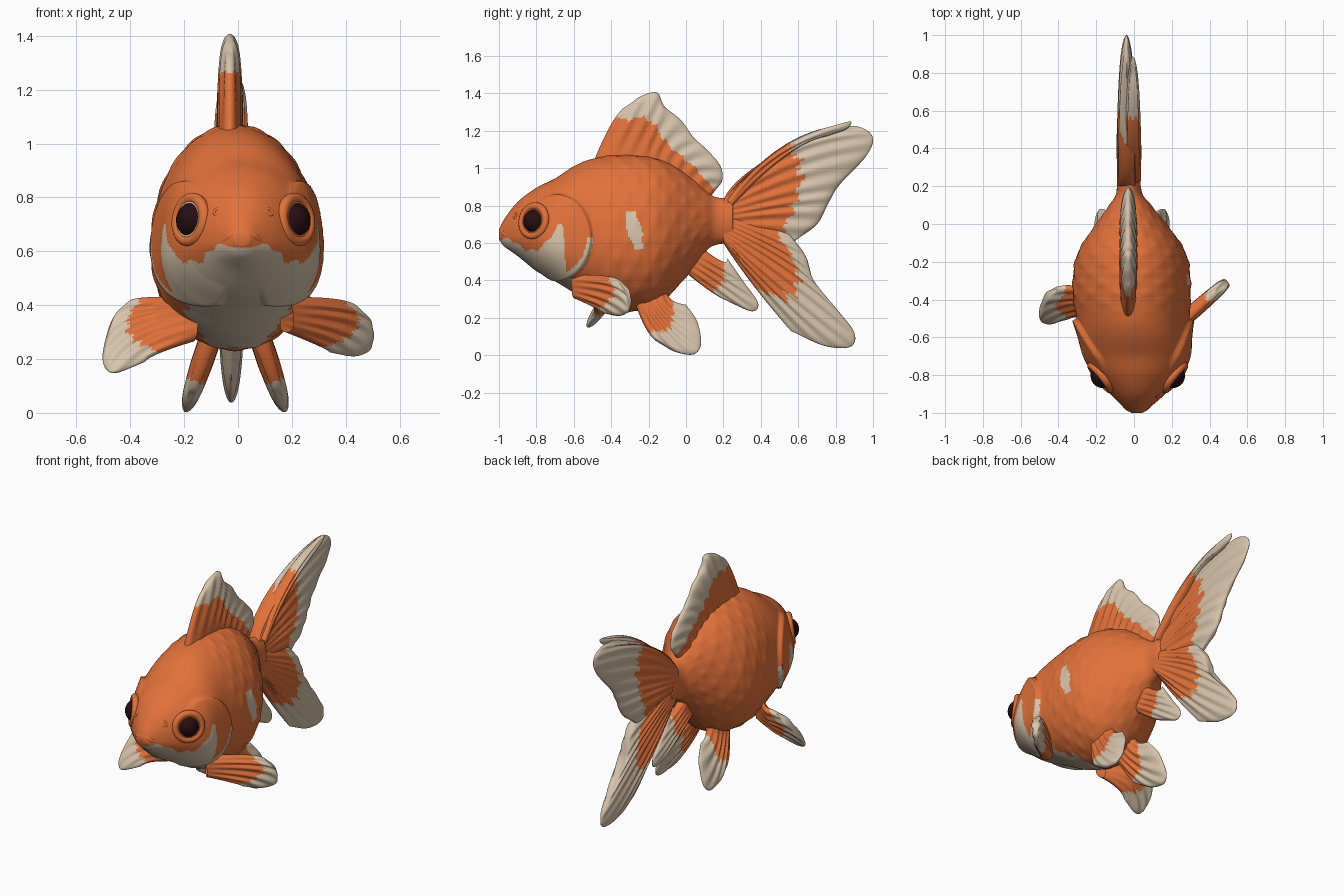
import bpy, bmesh, math
from mathutils import Vector

if "Cube" in bpy.data.objects:
    bpy.data.objects.remove(bpy.data.objects["Cube"])


def material(name, rgb):
    m = bpy.data.materials.new(name)
    m.diffuse_color = (*rgb, 1)
    m.use_nodes = True
    m.node_tree.nodes["Principled BSDF"].inputs["Base Color"].default_value = m.diffuse_color
    return m


ORANGE = material("orange", (0.76, 0.165, 0.042))
CREAM = material("cream", (0.68, 0.55, 0.41))
DARK = material("dark brown", (0.02, 0.004, 0.005))


def sample(pts, s):
    """Catmull-Rom point at s (0..1) through points of any dimension."""
    p = [Vector(q) for q in pts]
    x = s * (len(p) - 1)
    i = min(int(x), len(p) - 2)
    f = x - i
    a = p[i - 1] if i else 2 * p[0] - p[1]
    b, c = p[i], p[i + 1]
    d = p[i + 2] if i + 2 < len(p) else 2 * p[-1] - p[-2]
    return b + 0.5 * f * (c - a + f * (2 * a - 5 * b + 4 * c - d + f * (3 * (b - c) + d - a)))


def lerp_table(table, x):
    for (x0, v0), (x1, v1) in zip(table, table[1:]):
        if x <= x1:
            return v0 + (v1 - v0) * max(0, (x - x0) / (x1 - x0))
    return table[-1][1]


def finish(bm, name, mats):
    bmesh.ops.remove_doubles(bm, verts=bm.verts, dist=1e-5)
    bmesh.ops.recalc_face_normals(bm, faces=bm.faces)
    for f in bm.faces:
        f.smooth = True
    me = bpy.data.meshes.new(name)
    bm.to_mesh(me)
    bm.free()
    for m in mats:
        me.materials.append(m)
    ob = bpy.data.objects.new(name, me)
    bpy.context.collection.objects.link(ob)
    return ob


# Body: stations of (y, top, bottom, widest z, half width, centre x)
STATIONS = [
    (-1.0, .67, .62, .645, .03, .015), (-.97, .73, .58, .64, .07, .015),
    (-.9, .82, .53, .64, .145, .02), (-.8, .895, .45, .63, .23, .02),
    (-.7, .945, .395, .61, .285, .015), (-.6, 1.01, .335, .61, .297, .005),
    (-.5, 1.05, .28, .61, .30, -.005), (-.35, 1.07, .235, .61, .312, -.012),
    (-.2, 1.06, .25, .62, .30, -.012), (-.1, 1.03, .31, .64, .257, -.012),
    (0, .97, .42, .67, .185, -.015), (.1, .885, .55, .71, .11, -.02),
    (.16, .845, .59, .715, .07, -.025), (.25, .84, .6, .72, .06, -.03)]
# Height below which the face and throat are cream
CHIN = [(-1, .63), (-.95, .62), (-.88, .58), (-.8, .55), (-.75, .6), (-.69, .69),
        (-.655, .69), (-.64, .42), (-.55, .38), (-.5, .33), (-.4, .27), (-.33, .2)]


def gill_distance(y, z):
    return math.hypot((y + .69) / .19, (z - .63) / .23)


def body_is_cream(c):
    x, y, z = c
    jag = .008 * math.sin(y * 90) + .006 * math.sin(y * 47 + 1)
    if z < lerp_table(CHIN, y) + jag:
        return True
    if .84 < gill_distance(y, z) < 1.0 and y > -.66 and z < .62:  # gill rim
        return True
    mid = -.3 + (.77 - z) * .24                                   # flank patch
    wide = .034 + .008 * math.sin(z * 40)
    return x > .1 and .57 < z < .77 and abs(y - mid) < wide


def build_body(rings=190, seg=144):
    bm = bmesh.new()
    grid = []
    for i in range(rings + 1):
        y, top, bot, zc, hw, cx = sample(STATIONS, i / rings)
        row = []
        for j in range(seg):
            a = 2 * math.pi * j / seg
            ca, sa = math.cos(a), math.sin(a)
            h = top - zc if sa > 0 else zc - bot
            z = zc + h * sa
            e = 0
            g = gill_distance(y, z)
            if g < 1 and abs(ca) > .3:                 # raised gill cover
                e = .028 * g * g * min(1, max(0, (y + .82) / .12)) * min(1, (1 - g) / .07)
            elif y > -.5:                              # scales
                fade = min(1, (y + .5) / .1) * min(1, max(0, (.15 - y) / .1))
                e = .005 * fade * max(0, math.cos(y * 60) * math.cos(a * 12))
            row.append(bm.verts.new((cx + (hw + e) * ca, y, zc + (h + e) * sa)))
        grid.append(row)
    for r0, r1 in zip(grid, grid[1:]):
        for j in range(seg):
            k = (j + 1) % seg
            f = bm.faces.new((r0[j], r0[k], r1[k], r1[j]))
            f.material_index = int(body_is_cream(f.calc_center_median()))
    bm.faces.new(grid[0])
    bm.faces.new(grid[-1])
    finish(bm, "body", [ORANGE, CREAM])


build_body()


# Fins: surface through root, colour boundary and outer edge, cream beyond the boundary
def fin(name, root, mid, edge, place, normal, th, rays=9, ns=72, nt=40, tm=.55):
    bm = bmesh.new()
    n = Vector(normal).normalized()
    S = [(1 - math.cos(math.pi * i / ns)) / 2 for i in range(ns + 1)]
    T = [math.sin(math.pi / 2 * j / nt) for j in range(nt + 1)]
    for side in (1, -1):
        grid = []
        for s in S:
            r, m, e = (sample(c, s) for c in (root, mid, edge))
            row = []
            for t in T:
                p = (r * ((t - tm) * (t - 1) / tm) + m * (t * (t - 1) / (tm * (tm - 1)))
                     + e * (t * (t - tm) / (1 - tm)))
                rim = math.sqrt(max(0, 1 - abs(2 * s - 1) ** 5) * max(0, 1 - t ** 6))
                ray = 1 + .16 * math.cos(2 * math.pi * rays * s) * min(1, 3 * t)
                off = th * (1 - .3 * t) * rim * ray
                row.append(bm.verts.new(place(p.x, p.y) + n * off * side))
            grid.append(row)
        for i in range(ns):
            s = (S[i] + S[i + 1]) / 2
            cut = tm + .03 * math.sin(s * 42) + .02 * math.sin(s * 97)
            for j in range(nt):
                f = bm.faces.new((grid[i][j], grid[i + 1][j], grid[i + 1][j + 1], grid[i][j + 1]))
                f.material_index = int((T[j] + T[j + 1]) / 2 > cut)
    finish(bm, name, [ORANGE, CREAM])


def plane_x(x):
    return lambda y, z: Vector((x, y, z))


X = (1, 0, 0)
fin("dorsal_fin",
    [(-.5, 1.02), (-.25, 1.03), (-.05, .95), (.12, .83)],
    [(-.385, 1.26), (-.2, 1.26), (-.1, 1.13), (.03, 1.02), (.155, .88)],
    [(-.31, 1.335), (-.24, 1.385), (-.155, 1.405), (-.115, 1.33), (-.03, 1.26),
     (.04, 1.165), (.1, 1.11), (.18, 1.02), (.195, .94), (.165, .89)],
    plane_x(-.03), X, .047)
fin("upper_tail_lobe",
    [(.2, .83), (.2, .78), (.2, .68)],
    [(.42, 1.04), (.56, 1.10), (.61, 1.0), (.60, .86), (.56, .75), (.49, .6)],
    [(.80, 1.225), (.93, 1.22), (1.0, 1.16), (.96, 1.06), (.82, .91), (.76, .81),
     (.70, .70), (.58, .61)],
    plane_x(-.04), X, .05)
fin("upper_tail_fold",
    [(.22, .83), (.25, .8)], [(.545, 1.135), (.57, 1.09)],
    [(.80, 1.225), (.88, 1.25), (.86, 1.21), (.75, 1.17)],
    plane_x(-.005), X, .042, rays=2, ns=24, tm=.58)
fin("lower_tail_lobe",
    [(.2, .76), (.2, .66), (.2, .6)],
    [(.47, .68), (.57, .52), (.60, .40), (.54, .30), (.37, .36)],
    [(.55, .65), (.64, .53), (.69, .38), (.82, .23), (.9, .12), (.88, .045),
     (.74, .05), (.56, .13)],
    plane_x(-.025), X, .05)
fin("anal_fin",
    [(.0, .44), (.04, .5), (.09, .57)], [(.14, .335), (.2, .40), (.2, .5)],
    [(.21, .295), (.35, .235), (.385, .28), (.31, .39), (.22, .52)],
    plane_x(-.03), X, .036, rays=5)

# Pelvic fins, splayed outwards
for name, k in (("right_pelvic_fin", 1), ("left_pelvic_fin", -1)):
    fin(name,
        [(-.27, .27), (-.2, .3), (-.1, .34)],
        [(-.2, .12), (-.11, .12), (-.07, .18), (-.07, .29)],
        [(-.15, .075), (-.06, .02), (.04, .005), (.08, .06), (.06, .18), (.0, .27)],
        lambda y, z, k=k: Vector((-.01 + k * (.085 + (.3 - z) * .34), y, z)),
        (k, 0, .37), .04, rays=5)

# Pectoral fins, each posed differently
fin("right_pectoral_fin",
    [(.17, .43), (.18, .36), (.18, .30)],
    [(.38, .42), (.43, .35), (.39, .28), (.31, .245)],
    [(.44, .39), (.485, .33), (.495, .27), (.485, .23), (.43, .21), (.34, .225)],
    lambda x, z: Vector((x, -.52 + (x - .25) * .88, z)), (-.66, .75, 0), .038, rays=5)


def left_pose(x, z):
    w = min(1, max(0, (-x - .15) / .18))
    return Vector((x, -.5 + w * (.17 - .7 * (.43 - z)), z))


fin("left_pectoral_fin",
    [(-.15, .42), (-.16, .35), (-.16, .27)],
    [(-.36, .425), (-.42, .33), (-.39, .25), (-.30, .22)],
    [(-.41, .405), (-.465, .35), (-.50, .22), (-.49, .165), (-.45, .15), (-.345, .19)],
    left_pose, (-.3, .8, -.5), .038, rays=5)


def ring(name, loc, direction, major, minor, mat):
    bpy.ops.mesh.primitive_torus_add(
        major_segments=40, minor_segments=12, major_radius=major, minor_radius=minor,
        location=loc, rotation=Vector(direction).to_track_quat('Z', 'Y').to_euler())
    ob = bpy.context.object
    ob.name = name
    ob.data.materials.append(mat)
    bpy.ops.object.shade_smooth()


# Eyes, sockets and nostrils, mirrored about the head centre
for label, k in (("right", 1), ("left", -1)):
    c = Vector((.02 + k * .18, -.8, .715))
    d = Vector((k * .75, -.6, .12)).normalized()
    bpy.ops.mesh.primitive_uv_sphere_add(segments=32, ring_count=20, radius=.067, location=c + d * .004)
    eye = bpy.context.object
    eye.name = label + "_eye"
    eye.data.materials.append(DARK)
    bpy.ops.object.shade_smooth()
    ring(label + "_eye_rim", c + d * .03, d, .063, .006, ORANGE if k > 0 else CREAM)
    ring(label + "_eye_socket", c + d * .02, d, .08, .021, ORANGE)
    ring(label + "_nostril", (.02 + k * .095, -.912, .745), (k * .5, -.8, .4), .012, .007, ORANGE)


# Lips: short bent tubes
def lip(name, pts, r, mat):
    cu = bpy.data.curves.new(name, 'CURVE')
    cu.dimensions = '3D'
    cu.bevel_depth, cu.bevel_resolution, cu.use_fill_caps = r, 4, True
    sp = cu.splines.new('POLY')
    sp.points.add(16)
    for i, p in enumerate(sp.points):
        p.co = (*sample(pts, i / 16), 1)
        p.radius = .5 + .5 * math.sin(math.pi * i / 16)
    sp.use_smooth = True
    cu.materials.append(mat)
    bpy.context.collection.objects.link(bpy.data.objects.new(name, cu))


lip("upper_lip", [(-.065, -.945, .625), (-.03, -.975, .655), (.015, -.982, .667),
                  (.06, -.975, .655), (.095, -.945, .625)], .018, ORANGE)
lip("lower_lip", [(-.05, -.945, .605), (.015, -.975, .628), (.08, -.945, .605)], .015, CREAM)
